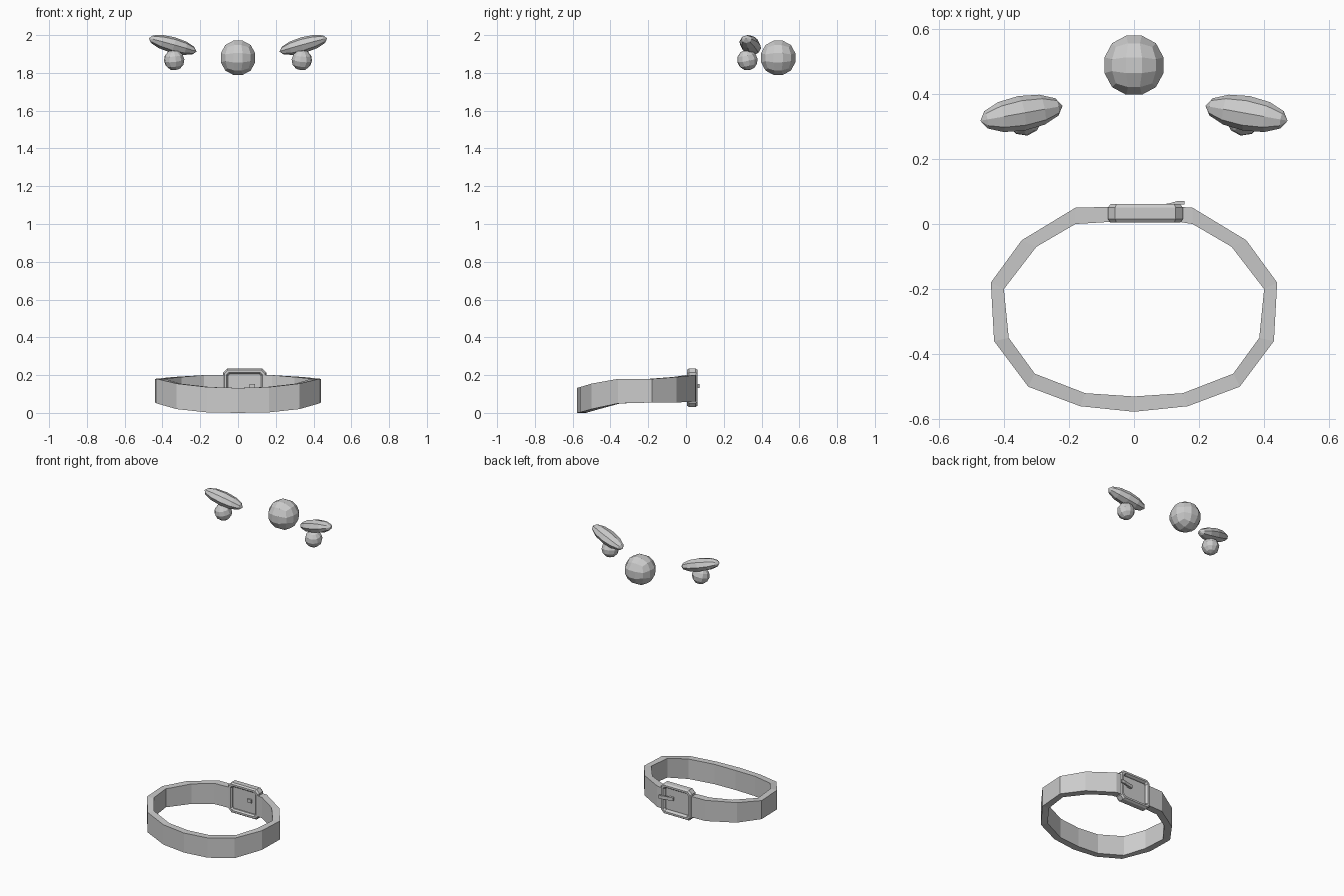
import bpy, bmesh, math
from mathutils import Vector, Matrix

if "Cube" in bpy.data.objects:
    bpy.data.objects.remove(bpy.data.objects["Cube"])


def finish(name, bm):
    bmesh.ops.recalc_face_normals(bm, faces=bm.faces)
    me = bpy.data.meshes.new(name)
    bm.to_mesh(me)
    bm.free()
    ob = bpy.data.objects.new(name, me)
    bpy.context.collection.objects.link(ob)
    return ob


def skin(name, loops, closed):
    """Bridge a list of equal-length closed loops."""
    bm = bmesh.new()
    rows = [[bm.verts.new(p) for p in loop] for loop in loops]
    n = len(rows[0])
    for i in range(len(rows) if closed else len(rows) - 1):
        a, b = rows[i], rows[(i + 1) % len(rows)]
        for j in range(n):
            k = (j + 1) % n
            bm.faces.new((a[j], a[k], b[k], b[j]))
    if not closed:
        bm.faces.new(rows[0])
        bm.faces.new(rows[-1][::-1])
    return finish(name, bm)


def box(name, lo, hi):
    lo, hi = Vector(lo), Vector(hi)
    bm = bmesh.new()
    bmesh.ops.create_cube(bm, size=1, matrix=Matrix.Translation((lo + hi) / 2)
                          @ Matrix.Diagonal((*(hi - lo), 1)))
    return finish(name, bm)


def ball(name, centre, radius):
    """Low-poly sphere made from a subdivided cube."""
    bm = bmesh.new()
    bmesh.ops.create_cube(bm, size=2)
    bmesh.ops.subdivide_edges(bm, edges=bm.edges[:], cuts=2, use_grid_fill=True)
    for v in bm.verts:
        v.co = Vector([math.tan(c * math.pi / 4) for c in v.co]).normalized() * radius
        v.co += Vector(centre)
    return finish(name, bm)


def ellipsoid(name, centre, axis, radii, segs, rings):
    """Low-poly UV sphere whose pole runs along the given axis."""
    x = Vector(axis).normalized()
    y = Vector((0, 0, 1)).cross(x).normalized()
    z = x.cross(y)
    rot = Matrix((y, z, x)).transposed().to_4x4()
    bm = bmesh.new()
    bmesh.ops.create_uvsphere(bm, u_segments=segs, v_segments=rings, radius=1,
                              matrix=Matrix.Translation(centre) @ rot
                              @ Matrix.Diagonal((radii[1], radii[2], radii[0], 1)))
    return finish(name, bm)


# strap: outer x, y, inner x, y, bottom z, top z; back to front centre
half = [
    (0.18, 0.05, 0.18, 0.0, 0.06, 0.20),
    (0.345, -0.05, 0.30, -0.07, 0.055, 0.19),
    (0.44, -0.18, 0.40, -0.20, 0.055, 0.18),
    (0.43, -0.36, 0.385, -0.35, 0.05, 0.18),
    (0.325, -0.50, 0.305, -0.46, 0.02, 0.155),
    (0.165, -0.56, 0.15, -0.52, 0.003, 0.137),
]
front = [(0.0, -0.577, 0.0, -0.53, 0.0, 0.132)]
mirrored = [(-a, b, -c, d, e, f) for a, b, c, d, e, f in reversed(half)]
ends = [(x, 0.053, x, 0.007, 0.06, 0.20) for x in (0.135, -0.065)]
path = ends[:1] + half + front + mirrored + ends[1:]
skin("strap", [[(a, b, e), (a, b, f), (c, d, f), (c, d, e)]
               for a, b, c, d, e, f in path], False)

# buckle frame with chamfered corners and a bevelled section
section = [(0, 0.015), (0, 0.05), (0.008, 0.062), (0.02, 0.062),
           (0.028, 0.05), (0.028, 0.015), (0.02, 0.004), (0.008, 0.004)]
loops = []
for inset, y in section:
    w, h, c = 0.115 - inset, 0.102 - inset, 0.022 - inset * 0.45
    quarter = [(w, h - c), (w - c, h)]
    pts = (quarter + [(-a, b) for a, b in reversed(quarter)]
           + [(-a, -b) for a, b in quarter] + [(a, -b) for a, b in reversed(quarter)])
    loops.append([(0.035 + a, y, 0.133 + b) for a, b in pts])
skin("buckle_frame", loops, True)

# strap section inside the buckle, and the prong
box("strap_in_buckle", (-0.065, 0.022, 0.06), (0.135, 0.042, 0.205))
skin("buckle_prong", [[(x, y - 0.005, 0.132), (x, y + 0.005, 0.132),
                       (x, y + 0.005, 0.154), (x, y - 0.005, 0.154)]
                      for x, y in [(0.155, 0.065), (0.135, 0.066), (0.11, 0.059), (0.06, 0.05)]],
     False)
box("prong_tip", (0.06, 0.012, 0.132), (0.09, 0.055, 0.154))

# nose ball
ball("nose", (0, 0.488, 1.88), 0.097)

# eyes and brows
for side, s in (("left", -1), ("right", 1)):
    ellipsoid(side + "_eye", (s * 0.338, 0.325, 1.868), (s * 0.1, -0.2, 1),
              (0.055, 0.055, 0.055), 10, 6)
    ellipsoid(side + "_brow", (s * 0.346, 0.34, 1.948), (s * 0.25, -0.045, 0.07),
              (0.133, 0.054, 0.042), 8, 6)
